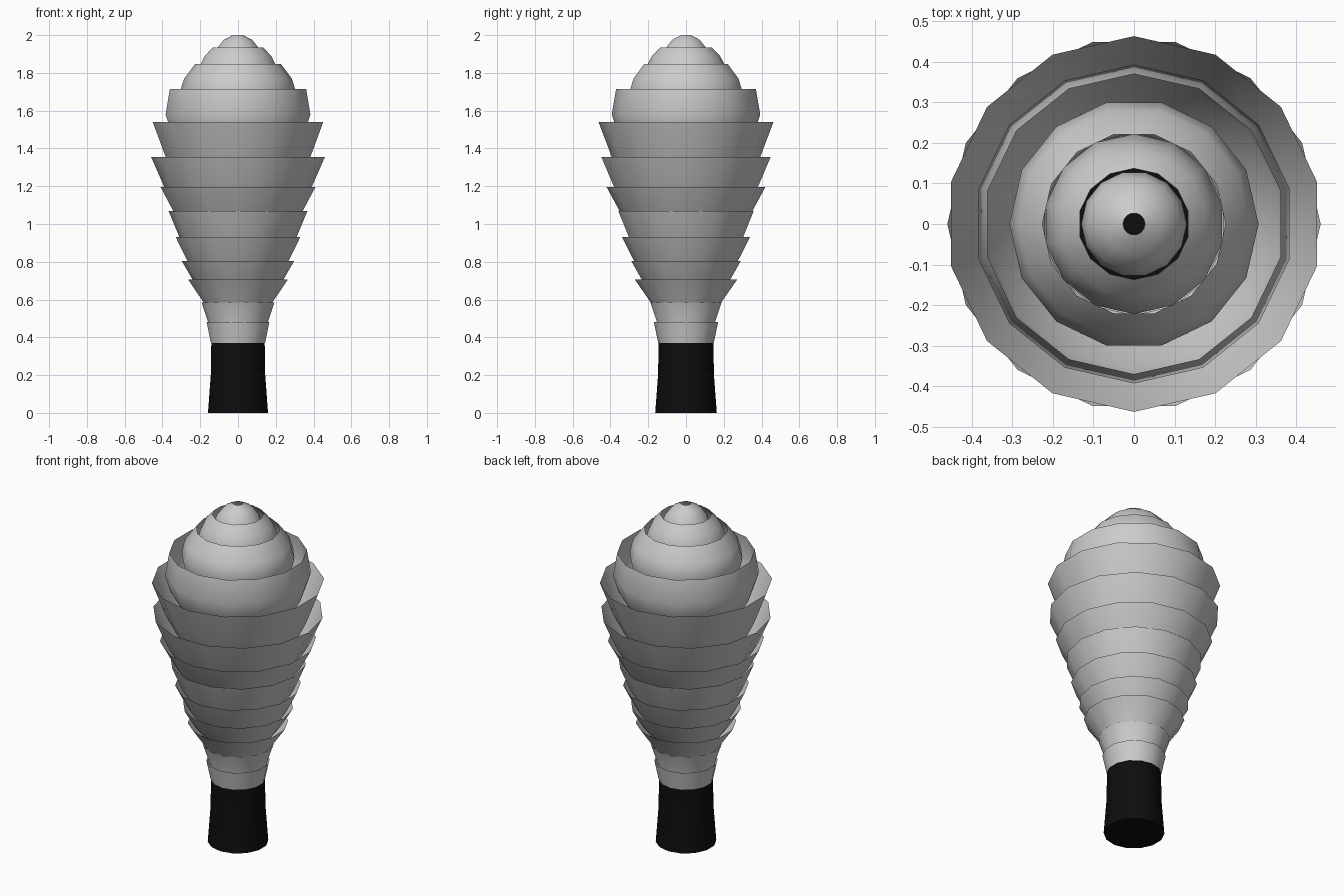
import bpy, bmesh, math

if "Cube" in bpy.data.objects:
    bpy.data.objects.remove(bpy.data.objects["Cube"])

SIDES = 14


def lathe(name, profile, turn=0.0, cap=False):
    """Revolve (radius, z) points, bottom to top, into a faceted ring shell."""
    bm = bmesh.new()
    rings = []
    for r, z in profile:
        rings.append([bm.verts.new((r * math.cos(a), r * math.sin(a), z))
                      for a in (math.pi / 2 + 2 * math.pi * (i + turn) / SIDES
                                for i in range(SIDES))])
    for low, high in zip(rings, rings[1:]):
        for i in range(SIDES):
            j = (i + 1) % SIDES
            bm.faces.new((low[i], low[j], high[j], high[i]))
    if cap:
        bm.faces.new(rings[0][::-1])
        bm.faces.new(rings[-1])
    me = bpy.data.meshes.new(name)
    bm.to_mesh(me)
    bm.free()
    ob = bpy.data.objects.new(name, me)
    bpy.context.collection.objects.link(ob)
    bpy.context.view_layer.objects.active = ob
    ob.select_set(True)
    bpy.ops.object.shade_smooth_by_angle(angle=math.radians(40))
    ob.select_set(False)
    return ob


# Dark trunk, running up inside the foliage
black = bpy.data.materials.new("black_bark")
black.diffuse_color = (0.004, 0.004, 0.004, 1)
black.use_nodes = True
black.node_tree.nodes["Principled BSDF"].inputs["Base Color"].default_value = black.diffuse_color
trunk = lathe("trunk", [(0.163, 0), (0.148, 0.2), (0.145, 0.37),
                        (0.14, 1.0), (0.14, 1.75)], cap=True)
trunk.data.materials.append(black)

# Open cups: rim z, rim radius, z and radius where the cup meets the one below
cups = [
    (0.48, 0.170, 0.37, 0.147),
    (0.585, 0.193, 0.48, 0.158),
    (0.705, 0.270, 0.585, 0.187),
    (0.805, 0.298, 0.705, 0.240),
    (0.93, 0.338, 0.805, 0.275),
    (1.07, 0.368, 0.93, 0.310),
    (1.195, 0.420, 1.07, 0.352),
    (1.355, 0.460, 1.195, 0.390),
    (1.54, 0.463, 1.355, 0.393),
]
for i, (z1, r1, z0, r0) in enumerate(cups):
    profile = [(r0, z0), (r1, z1)]
    if i:  # tucked-in lower part
        profile.insert(0, (max(0.15, r0 - (r1 - r0) * 0.8), z0 - 0.6 * (z1 - z0)))
    lathe(f"leaf_cup_{i + 1}", profile, turn=0.5 * (i % 2))

# Closing domed layers of the crown
crown = [
    [(0.30, 1.38), (0.36, 1.48), (0.393, 1.58), (0.37, 1.715)],
    [(0.25, 1.54), (0.29, 1.62), (0.307, 1.70), (0.285, 1.77), (0.226, 1.848)],
    [(0.20, 1.70), (0.222, 1.78), (0.202, 1.848), (0.18, 1.89), (0.137, 1.935)],
    [(0.12, 1.84), (0.13, 1.88), (0.115, 1.925), (0.075, 1.975), (0.027, 2.0)],
]
for i, profile in enumerate(crown):
    lathe(f"crown_layer_{i + 1}", profile, turn=0.5 * (i % 2))
